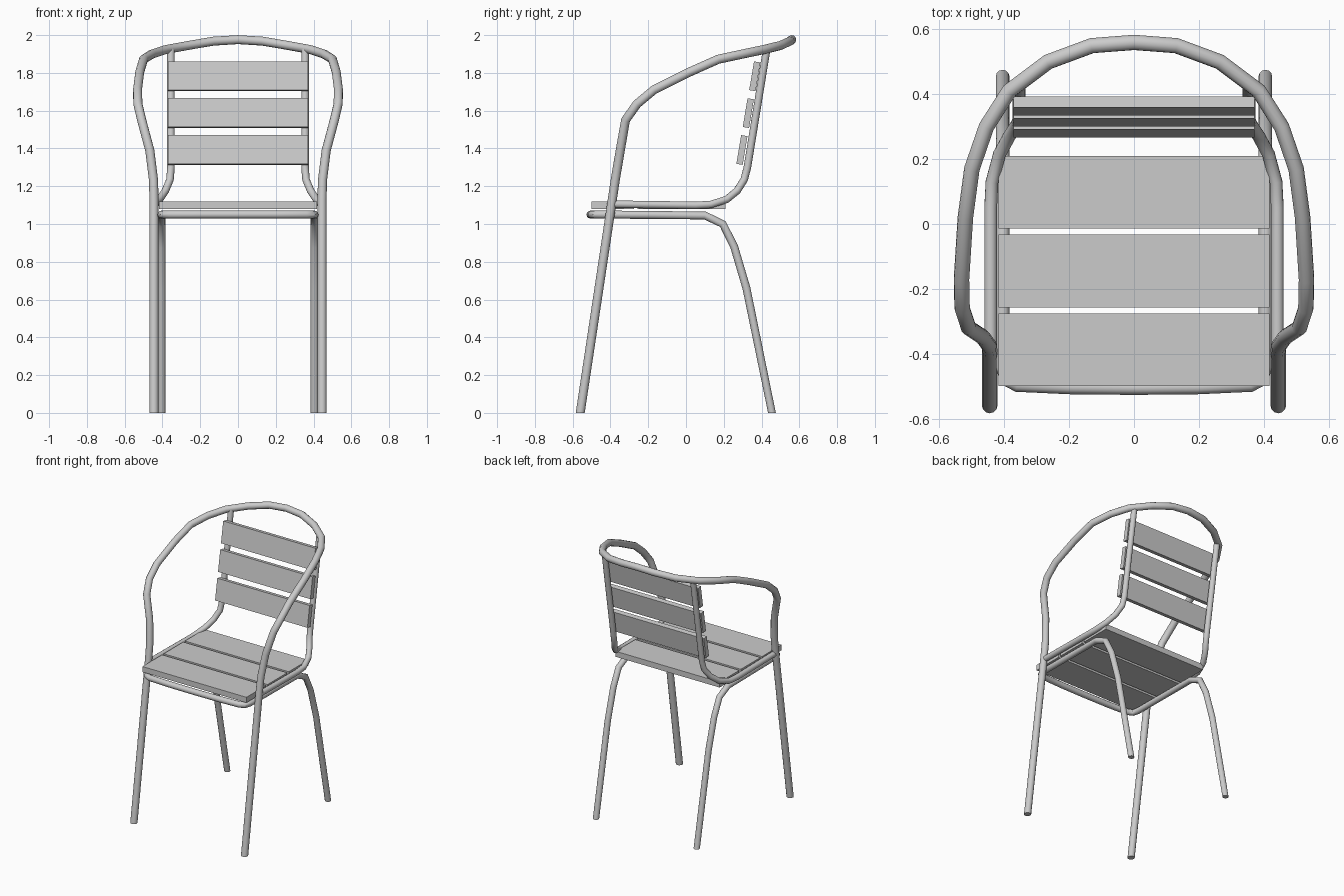
import bpy, math

if "Cube" in bpy.data.objects:
    bpy.data.objects.remove(bpy.data.objects["Cube"])


def mirrored(pts):
    """Extend a right-hand path ending on x = 0 to the left side."""
    return pts + [(-x, y, z) for x, y, z in reversed(pts[:-1])]


def tube(name, pts, radius):
    cu = bpy.data.curves.new(name, 'CURVE')
    cu.dimensions = '3D'
    cu.bevel_depth = radius
    cu.bevel_resolution = 4
    cu.use_fill_caps = True
    sp = cu.splines.new('POLY')
    sp.points.add(len(pts) - 1)
    for p, co in zip(sp.points, pts):
        p.co = (*co, 1)
    ob = bpy.data.objects.new(name, cu)
    bpy.context.collection.objects.link(ob)
    bpy.ops.object.select_all(action='DESELECT')
    ob.select_set(True)
    bpy.context.view_layer.objects.active = ob
    bpy.ops.object.convert(target='MESH')
    ob = bpy.context.object
    ob.name = name
    # cut the feet flat on the ground
    for v in ob.data.vertices:
        if v.co.z < 0.05:
            v.co.z = 0
    bpy.ops.object.shade_smooth_by_angle(angle=math.radians(40))
    return ob


def slat(name, centre, size, tilt=0):
    bpy.ops.mesh.primitive_cube_add(size=1, location=centre, rotation=(tilt, 0, 0))
    ob = bpy.context.object
    ob.name = name
    ob.scale = size
    return ob


# front legs, arms and top rail: one bent tube
tube("front_legs_and_arms", mirrored([
    (0.445, -0.56, 0), (0.445, -0.39, 1.13), (0.447, -0.375, 1.23),
    (0.467, -0.348, 1.39), (0.51, -0.32, 1.55), (0.53, -0.26, 1.635),
    (0.532, -0.17, 1.71), (0.52, 0.02, 1.805), (0.50, 0.17, 1.872),
    (0.455, 0.30, 1.90), (0.385, 0.41, 1.923), (0.265, 0.50, 1.945),
    (0.13, 0.55, 1.968), (0, 0.56, 1.976)]), 0.024)

# rear legs and seat frame: one bent tube
tube("rear_legs_and_seat_frame", mirrored([
    (0.405, 0.455, 0), (0.405, 0.32, 0.66), (0.405, 0.255, 0.88),
    (0.405, 0.195, 1.0), (0.405, 0.10, 1.045), (0.405, -0.20, 1.048),
    (0.405, -0.44, 1.05), (0.395, -0.48, 1.05), (0.36, -0.497, 1.05),
    (0.20, -0.504, 1.05), (0, -0.506, 1.05)]), 0.021)

# back uprights running down into the side rails
upright = [(0.355, 0.427, 1.925), (0.355, 0.325, 1.30), (0.36, 0.308, 1.235),
           (0.385, 0.27, 1.175), (0.415, 0.215, 1.13), (0.438, 0.13, 1.103),
           (0.442, 0.05, 1.099), (0.442, -0.395, 1.105)]
for side, s in (("right", 1), ("left", -1)):
    tube(f"back_upright_{side}", [(s * x, y, z) for x, y, z in upright], 0.02)

# seat slats
for i, y in enumerate((-0.388, -0.145, 0.098)):
    slat(f"seat_slat_{i + 1}", (0, y, 1.099), (0.836, 0.224, 0.04))

# back slats, leaning with the uprights
for i, (y, z) in enumerate(((0.296, 1.392), (0.33, 1.587), (0.364, 1.782))):
    slat(f"back_slat_{i + 1}", (0, y, z), (0.742, 0.034, 0.154), -math.radians(9.5))
